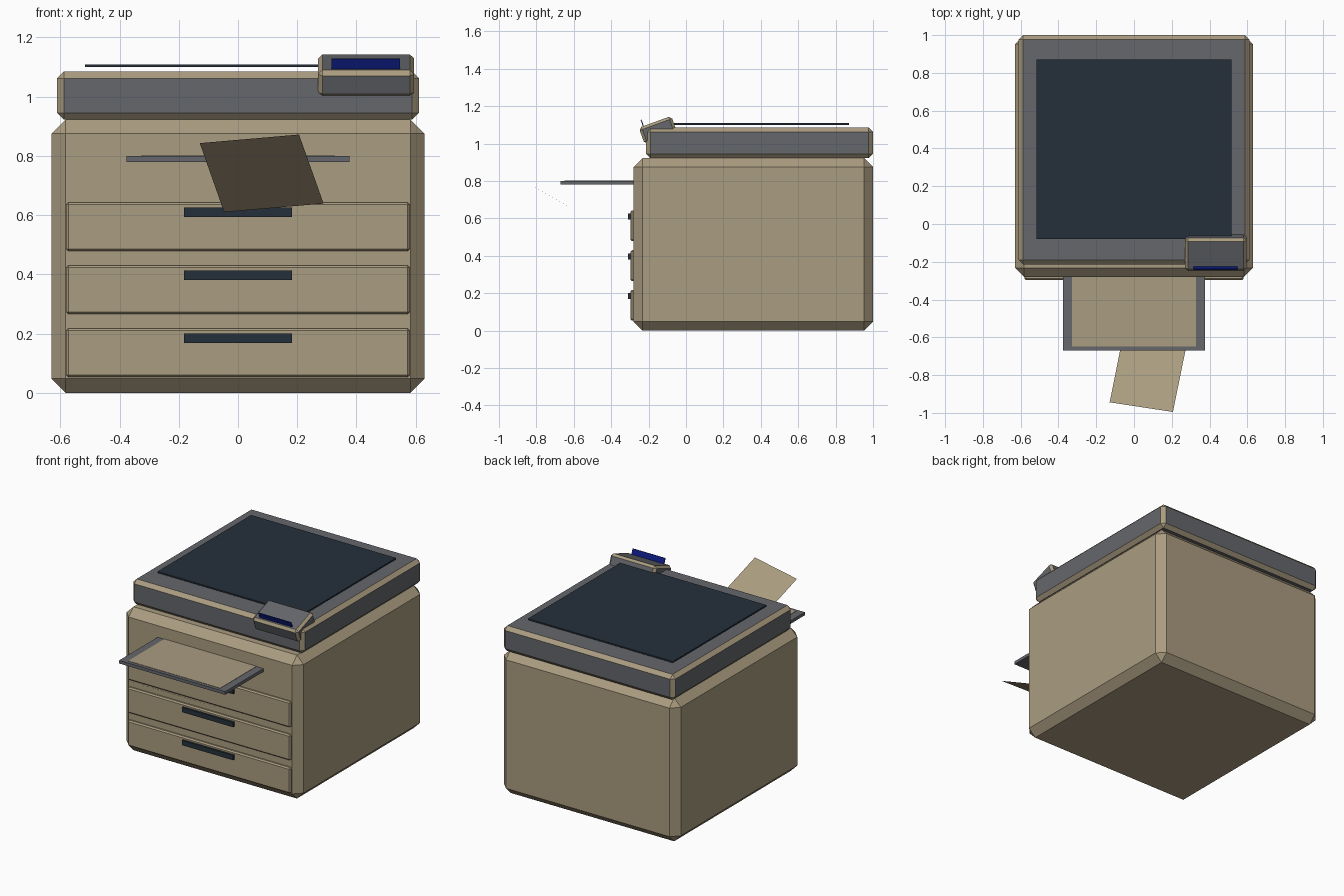
import bpy, bmesh, math
from mathutils import Matrix, Vector

if "Cube" in bpy.data.objects:
    bpy.data.objects.remove(bpy.data.objects["Cube"])


def material(name, rgb):
    m = bpy.data.materials.new(name)
    m.diffuse_color = (*rgb, 1.0)
    m.use_nodes = True
    m.node_tree.nodes["Principled BSDF"].inputs["Base Color"].default_value = m.diffuse_color
    return m


BEIGE = material("beige", (0.402, 0.332, 0.216))
GREY = material("grey", (0.13, 0.135, 0.147))
DARK = material("dark_glass", (0.0185, 0.03, 0.043))
BLUE = material("screen_blue", (0.004, 0.0116, 0.223))


def box(name, x, y, z, mats, bevel=0.0, tilt=0.0):
    """Box from (min, max) ranges with a chamfer; a second material colours the flat sides."""
    lo, hi = Vector((x[0], y[0], z[0])), Vector((x[1], y[1], z[1]))
    bm = bmesh.new()
    bmesh.ops.create_cube(bm, size=1.0, matrix=Matrix.Diagonal((*(hi - lo), 1.0)))
    if bevel:
        bmesh.ops.bevel(bm, geom=bm.edges[:], offset=bevel, segments=1,
                        affect='EDGES', profile=0.5)
    bm.normal_update()
    if len(mats) > 1:
        for f in bm.faces:
            f.material_index = 1 if max(abs(c) for c in f.normal) > 0.99 else 0
    me = bpy.data.meshes.new(name)
    bm.to_mesh(me)
    bm.free()
    for m in mats:
        me.materials.append(m)
    ob = bpy.data.objects.new(name, me)
    ob.location = (lo + hi) / 2
    ob.rotation_euler.x = tilt
    bpy.context.collection.objects.link(ob)
    return ob


# Main cabinet
box("cabinet", (-0.63, 0.63), (-0.28, 1.0), (0, 0.923), [BEIGE], bevel=0.048)

# Scanner lid with beige chamfers and the floating glass plate
box("scanner_lid", (-0.611, 0.611), (-0.214, 1.0), (0.922, 1.085), [BEIGE, GREY], bevel=0.023)
box("scanner_glass", (-0.517, 0.515), (-0.08, 0.872), (1.10, 1.109), [DARK])

# Drawers and handles
for i in range(3):
    z0 = 0.053 + i * 0.2125
    box(f"drawer_{i + 1}", (-0.58, 0.58), (-0.297, -0.26), (z0, z0 + 0.165), [BEIGE], bevel=0.008)
    box(f"drawer_handle_{i + 1}", (-0.182, 0.182), (-0.31, -0.285),
        (z0 + 0.116, z0 + 0.147), [DARK])

# Output tray with a sheet lying on it
box("tray", (-0.377, 0.377), (-0.67, -0.27), (0.78, 0.80), [GREY])
box("tray_paper", (-0.328, 0.328), (-0.649, -0.27), (0.797, 0.802), [BEIGE])

# Tilted control panel and screen
TILT = math.radians(20)
box("control_panel", (0.27, 0.595), (-0.242, -0.057), (1.024, 1.119), [BEIGE, GREY],
    bevel=0.015, tilt=TILT)
box("control_screen", (0.315, 0.547), (-0.2325, -0.2275), (1.069, 1.129), [BLUE], tilt=TILT)

# Loose sheet flying out in front of the tray (single flat plane)
me = bpy.data.meshes.new("loose_paper")
me.from_pydata([(-0.129, -0.944, 0.843), (0.206, -0.995, 0.872),
                (0.289, -0.588, 0.639), (-0.047, -0.537, 0.610)], [], [(0, 1, 2, 3)])
me.materials.append(BEIGE)
bpy.context.collection.objects.link(bpy.data.objects.new("loose_paper", me))
